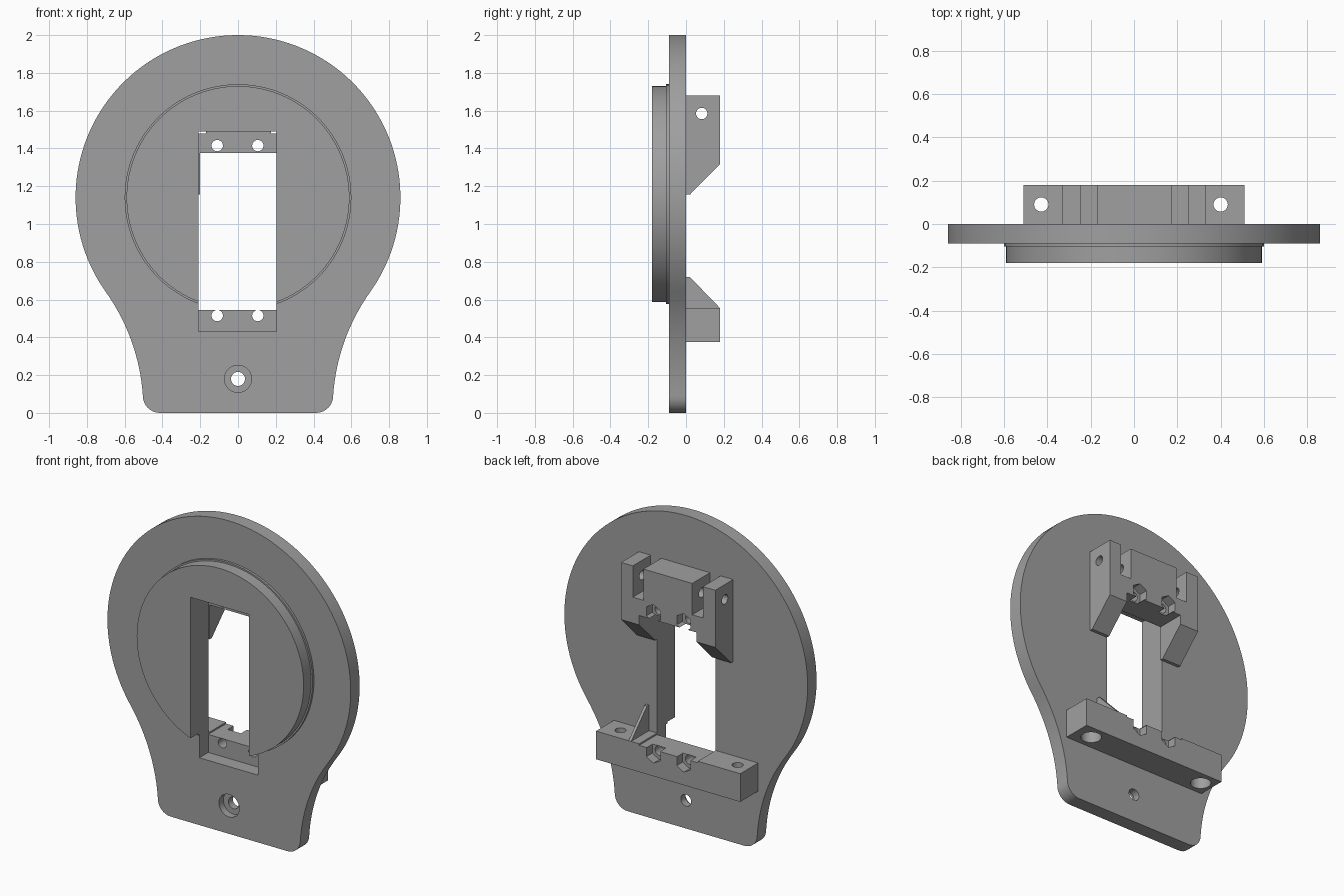
import bpy, bmesh, math
from mathutils import Vector

if "Cube" in bpy.data.objects:
    bpy.data.objects.remove(bpy.data.objects["Cube"])

gray = bpy.data.materials.new("plain gray")
gray.use_nodes = True
gray.diffuse_color = (0.35, 0.35, 0.35, 1)
gray.node_tree.nodes["Principled BSDF"].inputs["Base Color"].default_value = gray.diffuse_color


def place(axis, u, v, w):
    """Point from profile coordinates u, v and position w along the axis."""
    return {"x": (w, u, v), "y": (u, w, v), "z": (u, v, w)}[axis]


def prism(name, profile, axis, start, end):
    """Extrude a closed profile along one axis."""
    bm = bmesh.new()
    rings = [[bm.verts.new(place(axis, u, v, w)) for u, v in profile] for w in (start, end)]
    n = len(profile)
    for i in range(n):
        j = (i + 1) % n
        bm.faces.new((rings[0][i], rings[0][j], rings[1][j], rings[1][i]))
    bm.faces.new(rings[0])
    bm.faces.new(rings[1])
    bmesh.ops.recalc_face_normals(bm, faces=bm.faces)
    mesh = bpy.data.meshes.new(name)
    bm.to_mesh(mesh)
    bm.free()
    mesh.materials.append(gray)
    ob = bpy.data.objects.new(name, mesh)
    bpy.context.collection.objects.link(ob)
    return ob


def arc(cu, cv, r, a0, a1, n):
    """Points on an arc, angles in radians."""
    steps = [a0 + (a1 - a0) * i / n for i in range(n + 1)]
    return [(cu + r * math.cos(a), cv + r * math.sin(a)) for a in steps]


def round_bar(name, axis, u, v, r, start, end, sides=32):
    ring = arc(u, v, r, math.pi / 2, math.pi * 2.5, sides)[:-1]
    return prism(name, ring, axis, start, end)


def box(name, x0, x1, y0, y1, z0, z1):
    return prism(name, [(x0, y0), (x1, y0), (x1, y1), (x0, y1)], "z", z0, z1)


def cut(ob, cutters):
    """Subtract the cutters for good and remove them."""
    for c in cutters:
        c.hide_render = True
        mod = ob.modifiers.new("cut", "BOOLEAN")
        mod.operation, mod.solver, mod.object = "DIFFERENCE", "EXACT", c
    bpy.context.view_layer.update()
    graph = bpy.context.evaluated_depsgraph_get()
    mesh = bpy.data.meshes.new_from_object(ob.evaluated_get(graph))
    ob.modifiers.clear()
    ob.data = mesh
    for c in cutters:
        bpy.data.objects.remove(c)


# Main dimensions
CENTER, RADIUS, DEPTH = 1.14, 0.86, 0.18
SLOT_LEFT, SLOT_RIGHT = -0.21, 0.205
SCREWS_X = (-0.11, 0.105)


def slot():
    return box("slot_cutter", SLOT_LEFT, SLOT_RIGHT, -0.3, 0.1, 0.43, 1.49)


def screw_cutters(z):
    """Screw holes with hexagonal nut pockets on the rear."""
    out = []
    for x in SCREWS_X:
        out.append(round_bar("screw_cutter", "y", x, z, 0.03, -0.1, 0.3))
        out.append(round_bar("nut_cutter", "y", x, z, 0.057, 0.12, 0.3, 6))
    return out


# Back plate: round head flowing into a foot with rounded corners
tilt = math.radians(-35.5)
flare = 1.07
fu = (RADIUS + flare) * math.cos(tilt)
fv = CENTER + (RADIUS + flare) * math.sin(tilt)
head = arc(0, CENTER, RADIUS, math.pi / 2, tilt, 48)
neck = arc(fu, fv, flare, math.pi + tilt, math.pi - math.asin((0.09 - fv) / flare), 16)
edge = neck[-1][0]
foot = arc(edge - 0.09, 0.09, 0.09, 0, -math.pi / 2, 8)
half = head + neck[1:] + foot[1:]
outline = half + [(-u, v) for u, v in reversed(half[1:])]
plate = prism("back_plate", outline, "y", -0.09, 0)
cut(plate, [slot(),
            round_bar("hole_cutter", "y", 0, 0.18, 0.037, -0.2, 0.1),
            round_bar("recess_cutter", "y", 0, 0.18, 0.072, -0.2, -0.045)])

# Raised front disc with a slightly wider rim at its base
rim = round_bar("disc_rim", "y", 0, CENTER, 0.6, -0.105, -0.09, 96)
disc = round_bar("front_disc", "y", 0, CENTER, 0.59, -DEPTH, -0.105, 96)
for part in (rim, disc):
    cut(part, [slot()])

# Upper bracket: tapered ears, notches, cross hole and nut pockets
side = [(0, 1.155), (0.02, 1.155), (DEPTH, 1.315), (DEPTH, 1.68), (0, 1.68)]
upper = prism("upper_bracket", side, "x", -0.333, 0.333)
cut(upper, [box("window_cutter", -0.2, 0.205, -0.1, 0.3, 1, 1.375),
            box("notch_cutter_right", -0.245, -0.17, -0.1, 0.3, 1.48, 1.8),
            box("notch_cutter_left", 0.175, 0.25, -0.1, 0.3, 1.48, 1.8),
            round_bar("cross_cutter", "x", 0.083, 1.585, 0.03, -0.5, 0.5)]
    + screw_cutters(1.415))

# Lower bracket: bar with a shallow step, counterbored holes and nut pockets
lower = box("lower_bracket", -0.51, 0.51, 0, DEPTH, 0.375, 0.555)
cutters = [box("step_cutter", SLOT_LEFT, SLOT_RIGHT, -0.1, 0.3, 0.545, 0.7)]
for x in (-0.428, 0.4):
    cutters.append(round_bar("bolt_cutter", "z", x, 0.09, 0.033, 0.2, 0.8))
    cutters.append(round_bar("bolt_head_cutter", "z", x, 0.09, 0.06, 0.2, 0.45))
cut(lower, cutters + screw_cutters(0.515))

# Thin triangular rib standing on the lower bracket
rib = prism("lower_rib", [(0, 0.555), (DEPTH, 0.555), (0.02, 0.72), (0, 0.72)], "x", 0.262, 0.28)

# Smooth the round walls, keep the corners sharp
bpy.ops.object.select_all(action="DESELECT")
for part in (plate, rim, disc, upper, lower, rib):
    part.select_set(True)
    bpy.context.view_layer.objects.active = part
bpy.ops.object.shade_smooth_by_angle(angle=math.radians(30))
